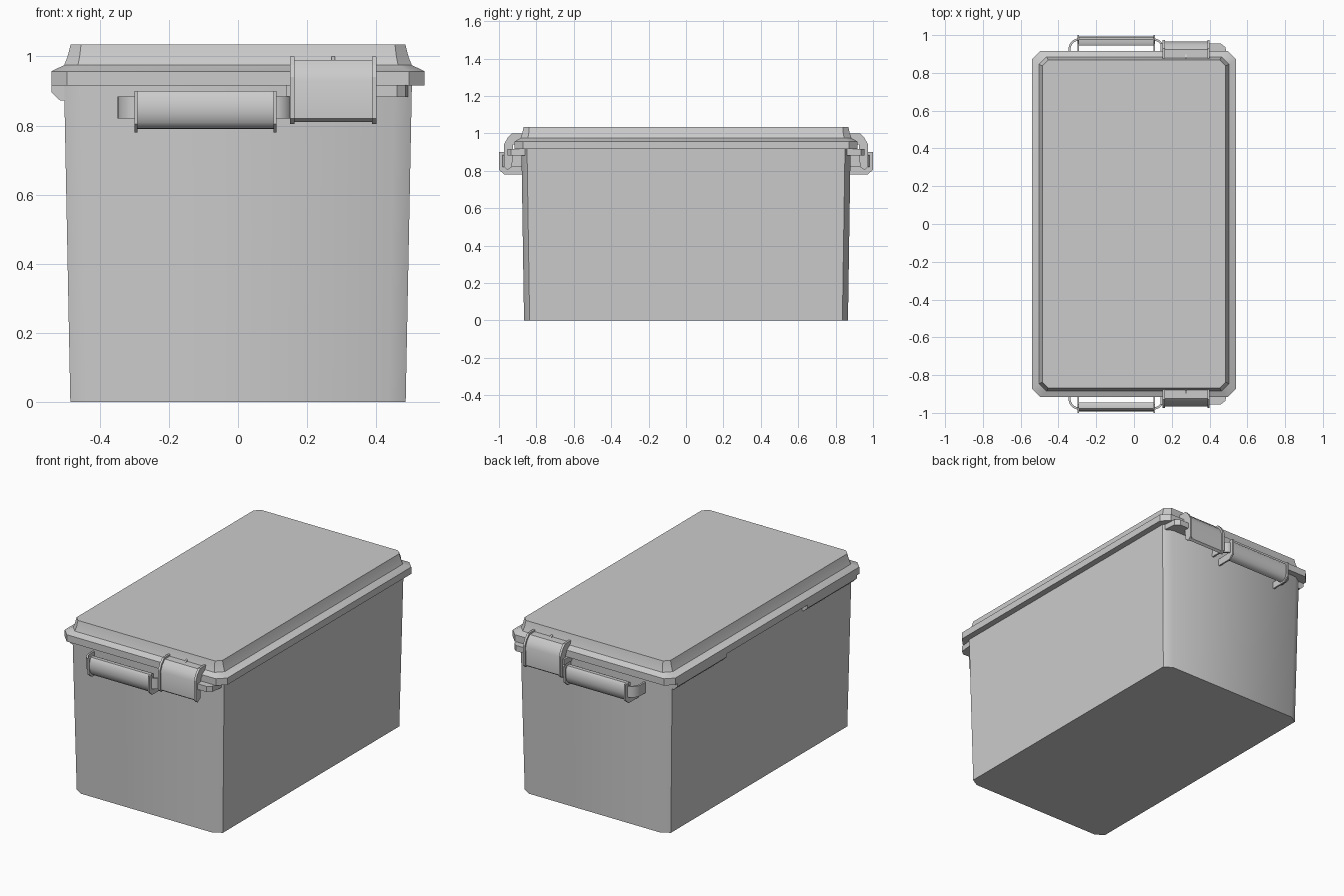
import bpy, bmesh, math

if "Cube" in bpy.data.objects:
    bpy.data.objects.remove(bpy.data.objects["Cube"])


def finish(name, bm, angle=None, mirror=False):
    bmesh.ops.recalc_face_normals(bm, faces=bm.faces)
    me = bpy.data.meshes.new(name)
    bm.to_mesh(me)
    bm.free()
    ob = bpy.data.objects.new(name, me)
    bpy.context.collection.objects.link(ob)
    if angle:
        bpy.ops.object.select_all(action='DESELECT')
        ob.select_set(True)
        bpy.context.view_layer.objects.active = ob
        bpy.ops.object.shade_smooth_by_angle(angle=math.radians(angle))
    if mirror:
        mod = ob.modifiers.new("Mirror", 'MIRROR')
        mod.use_axis = (False, True, False)
        mod.use_mirror_merge = False
    return ob


def loft(name, levels, angle):
    """Stack chamfered rectangles: (z, half_x, half_y, chamfer_x, chamfer_y)."""
    bm = bmesh.new()
    rings = []
    for z, hx, hy, cx, cy in levels:
        pts = [(hx, hy - cy), (hx - cx, hy), (cx - hx, hy), (-hx, hy - cy),
               (-hx, cy - hy), (cx - hx, -hy), (hx - cx, -hy), (hx, cy - hy)]
        rings.append([bm.verts.new((x, y, z)) for x, y in pts])
    for a, b in zip(rings, rings[1:]):
        for i in range(8):
            j = (i + 1) % 8
            bm.faces.new((a[i], a[j], b[j], b[i]))
    bm.faces.new(rings[0])
    bm.faces.new(rings[-1])
    return finish(name, bm, angle)


def prism(name, pts, axis, lo, hi, angle=None):
    """Extrude a profile along an axis, then mirror it to the other end."""
    place = {'x': lambda a, b, t: (t, a, b),
             'y': lambda a, b, t: (a, t, b),
             'z': lambda a, b, t: (a, b, t)}[axis]
    bm = bmesh.new()
    ra, rb = [[bm.verts.new(place(a, b, t)) for a, b in pts] for t in (lo, hi)]
    n = len(pts)
    for i in range(n):
        j = (i + 1) % n
        bm.faces.new((ra[i], ra[j], rb[j], rb[i]))
    bm.faces.new(ra)
    bm.faces.new(rb)
    return finish(name, bm, angle, mirror=True)


# Tapered body and stepped lid
loft("box_body", [(0, .485, .866, .05, .03), (.92, .503, .88, .05, .03)], 40)
loft("lid", [(.916, .54, .916, .045, .045), (.957, .54, .916, .045, .045),
             (.975, .503, .885, .04, .04), (1.0, .493, .876, .035, .035),
             (1.035, .484, .868, .03, .03)], 40)

# Hinge strips under the lid on the left side
prism("hinge_strip", [(-.49, .873), (-.515, .873), (-.539, .896), (-.539, .917),
                      (-.49, .917)], 'y', -.85, -.38)

# Catch ledge behind the latch
prism("catch_ledge", [(.14, -.86), (.14, -.955), (.46, -.955), (.485, -.935),
                      (.492, -.86)], 'z', .883, .917)

# Latch plate hooking over the lid rim
prism("latch_plate", [(-.95, .81), (-.963, .82), (-.965, .93), (-.95, .965),
                      (-.925, .99), (-.875, .99), (-.875, .972), (-.917, .968),
                      (-.94, .94), (-.943, .82)], 'x', .155, .395, 40)

# Side cheeks of the latch
for x in (.15, .388):
    prism("latch_cheek", [(-.955, .805), (-.973, .82), (-.973, .94), (-.955, .975),
                          (-.93, 1.0), (-.87, 1.0), (-.87, .95), (-.925, .94),
                          (-.93, .82)], 'x', x, x + .013)

# Centre rib on the lid behind the latch
prism("lid_rib", [(-.91, .95), (-.905, .985), (-.88, 1.0), (-.86, 1.0),
                  (-.86, .95)], 'x', .27, .28)

# Carry handle grip
prism("handle_grip", [(-.945, .86), (-.945, .895), (-.955, .90), (-.978, .90),
                      (-.99, .885), (-.993, .84), (-.985, .81), (-.968, .792),
                      (-.945, .79)], 'x', -.295, .105, 50)

# Handle end plates and curved arms
for x, side in ((-.30, -1), (.102, 1)):
    prism("handle_end_plate", [(-.872, .78), (-.97, .78), (-1.0, .805), (-1.0, .90),
                               (-.975, .90), (-.955, .825), (-.872, .82)],
          'x', x, x + .01)
    cx = x + .005
    arc = [math.radians(90 * i / 8) for i in range(9)]
    outer = [(cx + side * .053 * math.cos(t), -.92 - .062 * math.sin(t)) for t in arc]
    inner = [(cx + side * .042 * math.cos(t), -.92 - .050 * math.sin(t)) for t in arc]
    prism("handle_arm", [(cx + side * .053, -.87)] + outer + inner[::-1]
          + [(cx + side * .042, -.87)], 'z', .82, .885, 40)
